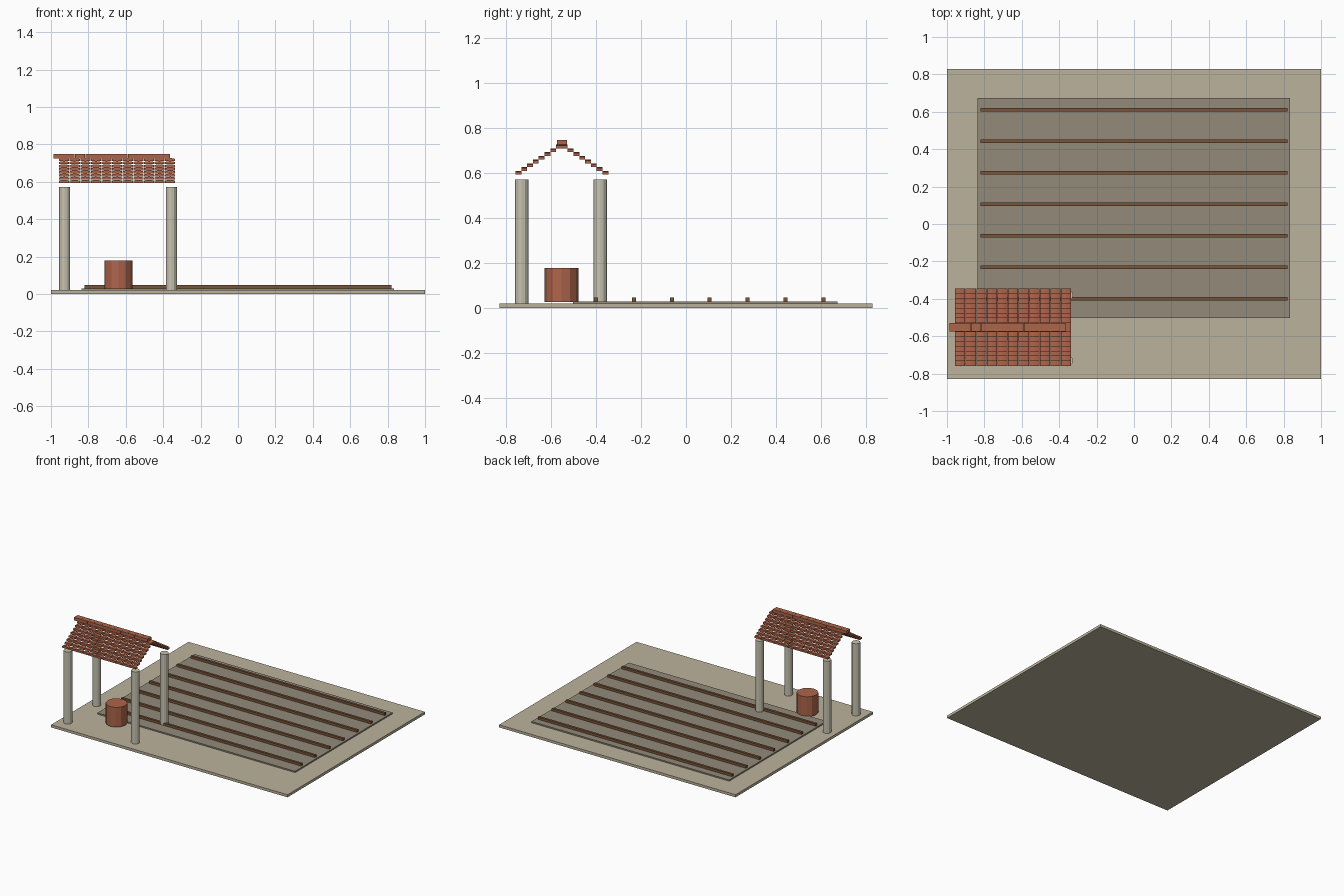
import bpy, bmesh
from mathutils import Matrix, Vector

if "Cube" in bpy.data.objects:
    bpy.data.objects.remove(bpy.data.objects["Cube"])


def material(name, rgb):
    m = bpy.data.materials.new(name)
    m.diffuse_color = (*rgb, 1)
    m.use_nodes = True
    m.node_tree.nodes["Principled BSDF"].inputs["Base Color"].default_value = m.diffuse_color
    return m


STONE = material("pale_stone", (0.50, 0.45, 0.34))
SOIL = material("soil", (0.29, 0.255, 0.195))
WOOD = material("wood", (0.19, 0.09, 0.04))
PLASTER = material("plaster", (0.58, 0.55, 0.44))
CLAY = material("fired_clay", (0.42, 0.13, 0.07))


def finish(name, bm, mat):
    bmesh.ops.recalc_face_normals(bm, faces=bm.faces[:])
    me = bpy.data.meshes.new(name)
    bm.to_mesh(me)
    bm.free()
    me.materials.append(mat)
    ob = bpy.data.objects.new(name, me)
    bpy.context.collection.objects.link(ob)
    return ob


def box(name, x0, x1, y0, y1, z0, z1, mat):
    bm = bmesh.new()
    mid = Vector(((x0 + x1) / 2, (y0 + y1) / 2, (z0 + z1) / 2))
    size = Matrix.Diagonal((x1 - x0, y1 - y0, z1 - z0, 1))
    bmesh.ops.create_cube(bm, size=1, matrix=Matrix.Translation(mid) @ size)
    return finish(name, bm, mat)


def cylinder(name, x, y, z0, z1, r, sides, mat):
    bm = bmesh.new()
    bmesh.ops.create_cone(bm, cap_ends=True, segments=sides, radius1=r, radius2=r,
                          depth=z1 - z0, matrix=Matrix.Translation((x, y, (z0 + z1) / 2)))
    return finish(name, bm, mat)


def add_prism(bm, profile, y0, y1):
    """Extrude an x-z profile along y."""
    a = [bm.verts.new((x, y0, z)) for x, z in profile]
    b = [bm.verts.new((x, y1, z)) for x, z in profile]
    n = len(profile)
    bm.faces.new(a)
    bm.faces.new(b[::-1])
    for i in range(n):
        j = (i + 1) % n
        bm.faces.new((a[i], b[i], b[j], a[j]))


# Ground slab and planting bed
box("ground_slab", -1, 1, -0.83, 0.83, 0, 0.02, STONE)
box("soil_bed", -0.837, 0.835, -0.503, 0.674, 0.02, 0.03, SOIL)

# Rows across the bed
for i in range(7):
    y = -0.40 + i * 0.1685
    box(f"bed_row_{i + 1}", -0.822, 0.82, y - 0.009, y + 0.009, 0.03, 0.048, WOOD)

# Shelter posts
for nx, x in (("left", -0.927), ("right", -0.356)):
    for ny, y in (("front", -0.731), ("back", -0.381)):
        cylinder(f"{ny}_{nx}_post", x, y, 0.02, 0.572, 0.03, 12, PLASTER)

# Clay barrel under the roof
cylinder("barrel", -0.64, -0.554, 0.027, 0.178, 0.075, 12, CLAY)

# Stepped courses of slightly arched roof tiles
RX, RY, PITCH, COLS, ROWS = -0.958, -0.552, 0.0567, 11, 8
RUN, RISE, EAVE = 0.0258, 0.0166, 0.594
W = PITCH / 2 - 0.0012
for side, label in ((-1, "front"), (1, "back")):
    bm = bmesh.new()
    for r in range(ROWS):
        z = EAVE + r * RISE
        outer = RY + side * RUN * (ROWS - r)
        inner = outer - side * RUN
        for c in range(COLS):
            x = RX + PITCH * (c + 0.5)
            profile = [(x - W, z), (x - W, z + 0.012), (x - W * 0.5, z + 0.015),
                       (x, z + 0.0165), (x + W * 0.5, z + 0.015),
                       (x + W, z + 0.012), (x + W, z)]
            add_prism(bm, profile, outer, inner)
    finish(f"{label}_roof_tiles", bm, CLAY)

# Ridge caps, offset half a tile from the courses
for c in range(COLS):
    x = RX - PITCH / 2 + c * PITCH
    box(f"ridge_cap_{c + 1}", x + 0.0005, x + PITCH - 0.0005,
        RY - 0.0225, RY + 0.0225, 0.725, 0.748, CLAY)
